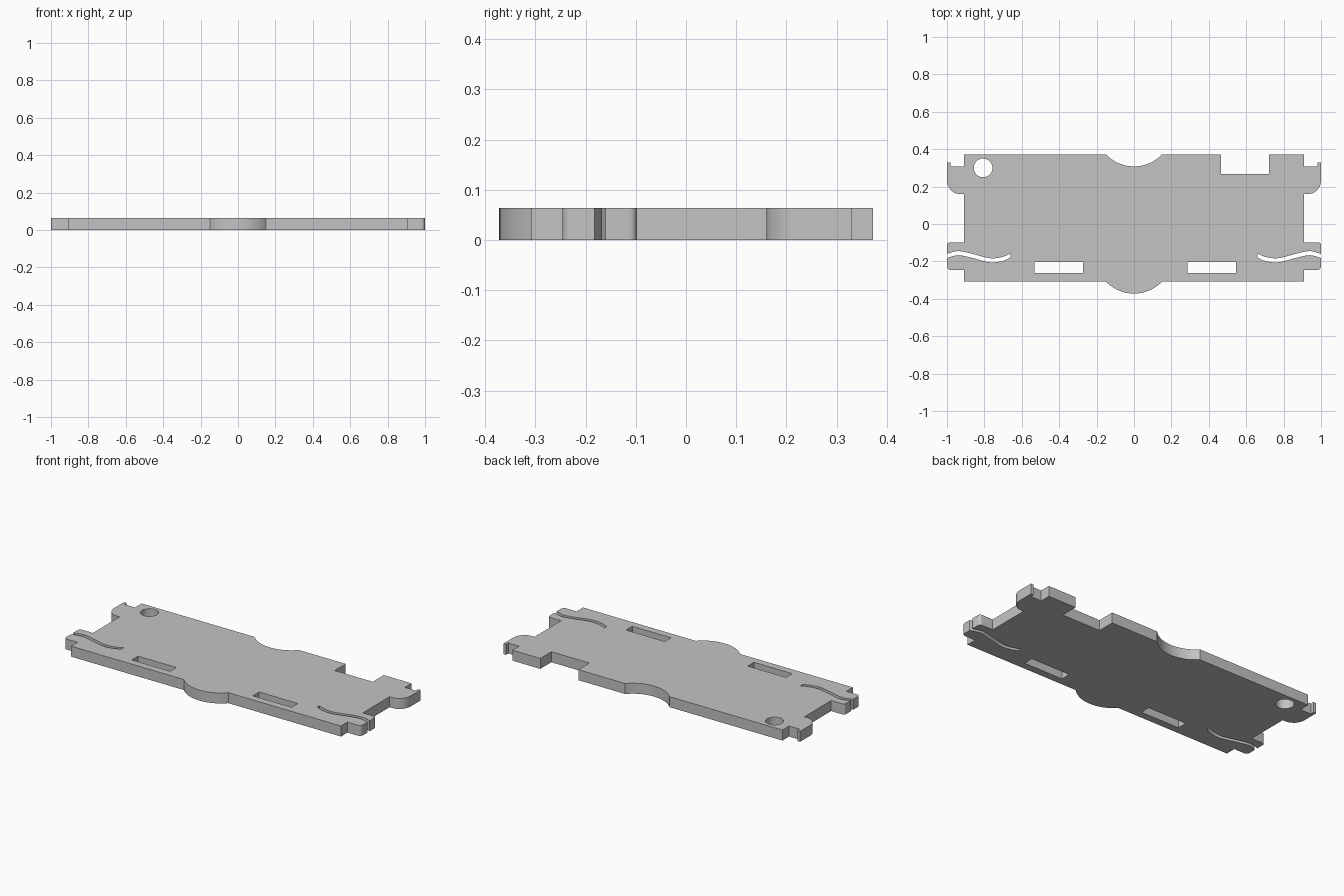
import bpy
import math

THICK = 0.064
HALF_W, FRONT, BACK = 0.91, -0.308, 0.372

cube = bpy.data.objects.get("Cube")
if cube:
    bpy.data.objects.remove(cube)

grey = bpy.data.materials.new("plain grey")
grey.use_nodes = True
colour = (0.55, 0.55, 0.55, 1)
grey.diffuse_color = colour
grey.node_tree.nodes["Principled BSDF"].inputs["Base Color"].default_value = colour


def arc(cx, cy, rx, ry, start, end, n=12):
    """Points on an elliptical arc, angles in degrees."""
    angles = [math.radians(start + (end - start) * i / n) for i in range(n + 1)]
    return [(cx + rx * math.cos(a), cy + ry * math.sin(a)) for a in angles]


def half_bow(y):
    """Half of a shallow arc dipping towards the front, from the centre outwards."""
    chord, sag = 0.15, 0.064
    r = (chord ** 2 + sag ** 2) / (2 * sag)
    sweep = math.degrees(math.asin(chord / r))
    return arc(0, y - sag + r, r, r, -90, -90 + sweep)


def smooth(points, n=8):
    """Catmull-Rom curve through the points."""
    ends = [points[0]] + points + [points[-1]]
    out = []
    for a, b, c, d in zip(ends, ends[1:], ends[2:], ends[3:]):
        for i in range(n):
            t = i / n
            out.append(tuple(0.5 * (2 * q + (r - p) * t + (2 * p - 5 * q + 4 * r - s) * t * t
                                    + (3 * q - p - 3 * r + s) * t ** 3)
                             for p, q, r, s in zip(a, b, c, d)))
    return out + [points[-1]]


def rectangle(x0, x1, y0, y1):
    return [(x0, y0), (x1, y0), (x1, y1), (x0, y1)]


def side_outline(back_notch):
    """Outline of one side, from the front centre round to the back centre."""
    wave = smooth([(1, -0.171), (0.94, -0.156), (0.87, -0.169),
                   (0.77, -0.194), (0.70, -0.186), (0.66, -0.168)])
    gap = 0.011
    pts = half_bow(FRONT) + [(HALF_W, FRONT), (HALF_W, -0.246)]
    # split end tab with its wavy spring slot
    pts += arc(0.98, -0.226, 0.02, 0.02, -90, 0, 5)
    pts += [(x, y - gap) for x, y in wave]
    pts += [(x, y + gap) for x, y in reversed(wave)]
    pts += arc(0.985, -0.113, 0.015, 0.015, 0, 90, 5)
    pts += [(HALF_W, -0.098), (HALF_W, 0.16)]
    # rounded hook
    pts += arc(0.93, 0.235, 0.07, 0.075, -90, 0)
    pts += [(1, 0.33), (0.982, 0.33), (0.982, 0.308), (HALF_W, 0.308), (HALF_W, BACK)]
    if back_notch:
        pts += [(0.722, BACK), (0.722, 0.266), (0.465, 0.266), (0.465, BACK)]
    return pts + half_bow(BACK)[::-1]


left = side_outline(True)
right = [(-x, y) for x, y in side_outline(False)]
outline = left + right[::-1][1:-1]

# round hole and two slots cut through the plate
holes = [arc(-0.807, 0.30, 0.05, 0.05, 0, 360, 40)[:-1],
         rectangle(-0.532, -0.273, -0.263, -0.203),
         rectangle(0.285, 0.546, -0.263, -0.203)]

# filled flat profile with thickness
curve = bpy.data.curves.new("plate_profile", "CURVE")
curve.dimensions = "2D"
curve.fill_mode = "BOTH"
curve.extrude = THICK / 2
for loop in [outline] + holes:
    spline = curve.splines.new("POLY")
    spline.points.add(len(loop) - 1)
    for point, (x, y) in zip(spline.points, loop):
        point.co = (x, y, 0, 1)
    spline.use_cyclic_u = True
curve.materials.append(grey)

plate = bpy.data.objects.new("notched_plate", curve)
plate.location.z = THICK / 2
bpy.context.collection.objects.link(plate)

bpy.ops.object.select_all(action="DESELECT")
plate.select_set(True)
bpy.context.view_layer.objects.active = plate
bpy.ops.object.convert(target="MESH")

# weld walls to caps and shade the curved walls smooth
bpy.ops.object.mode_set(mode="EDIT")
bpy.ops.mesh.select_all(action="SELECT")
bpy.ops.mesh.remove_doubles(threshold=0.0001)
bpy.ops.mesh.normals_make_consistent(inside=False)
bpy.ops.object.mode_set(mode="OBJECT")
bpy.ops.object.shade_smooth_by_angle(angle=math.radians(30))
